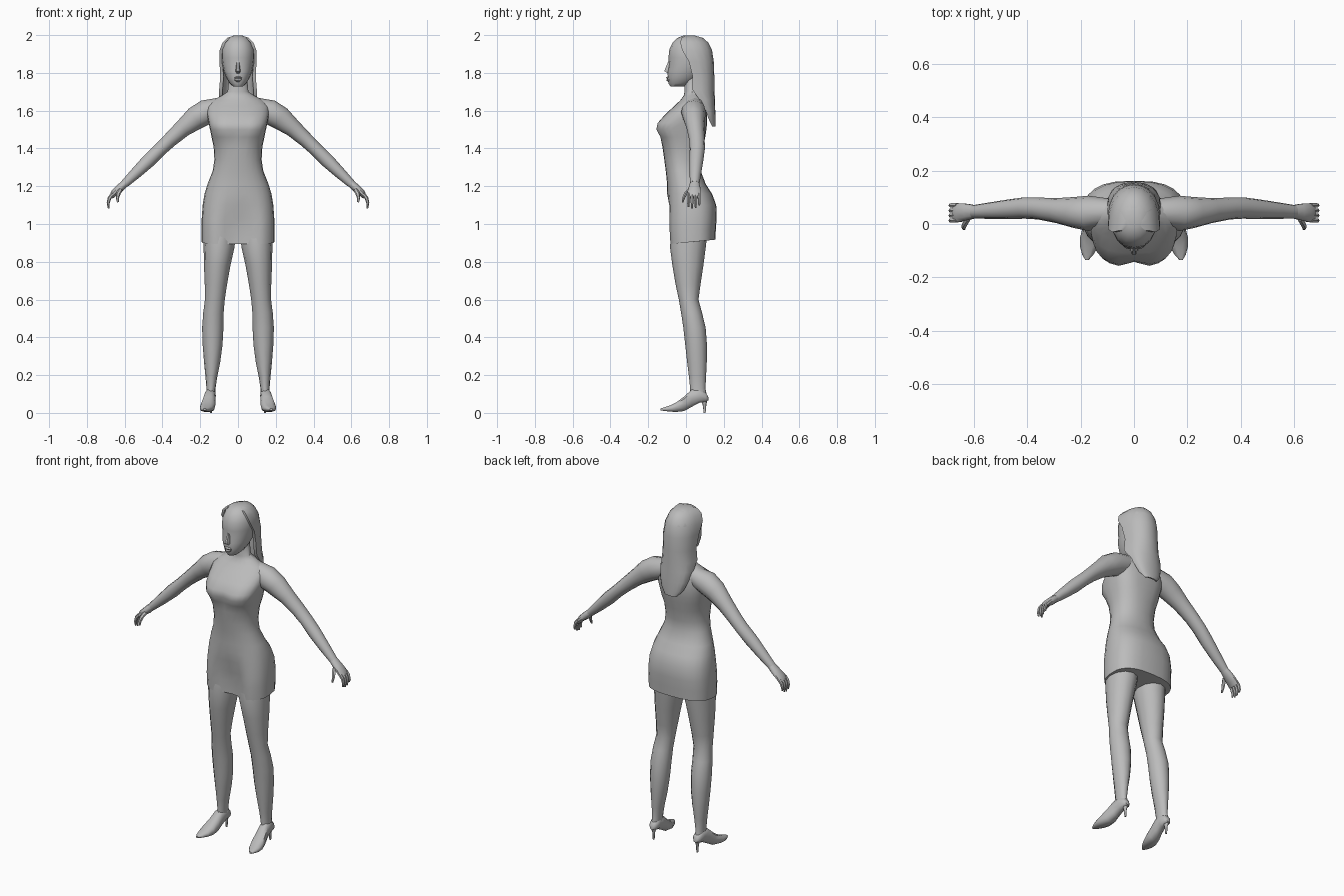
import bpy, bmesh, math
from mathutils import Vector

grey = bpy.data.materials.new("plain grey")
grey.diffuse_color = (0.5, 0.5, 0.5, 1)


def loft(name, rings, mirror=False, angle=50):
    """Skin a list of equal point rings, closing both ends."""
    bm = bmesh.new()
    vs = [[bm.verts.new(p) for p in r] for r in rings]
    n = len(vs[0])
    for a, b in zip(vs, vs[1:]):
        for i in range(n):
            j = (i + 1) % n
            bm.faces.new((a[i], a[j], b[j], b[i]))
    bm.faces.new(vs[0])
    bm.faces.new(vs[-1])
    bmesh.ops.recalc_face_normals(bm, faces=bm.faces)
    me = bpy.data.meshes.new(name)
    bm.to_mesh(me)
    bm.free()
    me.materials.append(grey)
    ob = bpy.data.objects.new(name, me)
    bpy.context.collection.objects.link(ob)
    if mirror:
        ob.modifiers.new("mirror", 'MIRROR').use_mirror_merge = False
    bpy.ops.object.select_all(action='DESELECT')
    ob.select_set(True)
    bpy.context.view_layer.objects.active = ob
    bpy.ops.object.shade_smooth_by_angle(angle=math.radians(angle))
    return ob


def spow(v, p):
    return math.copysign(abs(v) ** p, v)


def level(z, x0, x1, y0, y1, n=12, p=1.0, dip=0.0, span=0.1, tilt=0.0):
    """Horizontal ring inside a rectangle; dip pushes in the front centre."""
    pts = []
    for i in range(n):
        a = 2 * math.pi * i / n
        x = (x0 + x1) / 2 + (x1 - x0) / 2 * spow(math.cos(a), p)
        s = spow(math.sin(a), p)
        y = (y0 + y1) / 2 + (y1 - y0) / 2 * s
        if s < 0:
            y += dip * max(0, 1 - (x / span) ** 2)
        pts.append((x, y, z + tilt * s))
    return pts


def tube(name, path, n=8, mirror=True):
    """Limb along a path of (x, y, z, radius, depth along y)."""
    rings = []
    for i, (x, y, z, r, d) in enumerate(path):
        a, b = path[max(i - 1, 0)], path[min(i + 1, len(path) - 1)]
        t = Vector((b[0] - a[0], 0, b[2] - a[2])).normalized()
        nrm = Vector((-t.z, 0, t.x))
        rings.append([Vector((x, y, z)) + nrm * r * math.cos(k * math.tau / n)
                      + Vector((0, d * math.sin(k * math.tau / n), 0)) for k in range(n)])
    return loft(name, rings, mirror)


# torso and dress: z, half width, front, back, front dip, squareness, dip span
body = [(0.905, .192, -.095, .155, .035, .75, .11), (0.97, .193, -.10, .158, .040, .75, .11),
        (1.03, .192, -.10, .162, .028, .75, .11), (1.10, .187, -.10, .160, .012, .8, .11),
        (1.16, .177, -.10, .138, 0, .85, .1), (1.21, .162, -.10, .105, 0, .9, .1),
        (1.28, .134, -.107, .078, 0, .9, .1), (1.34, .125, -.115, .080, 0, .9, .1),
        (1.41, .129, -.125, .092, 0, .85, .1), (1.46, .140, -.138, .102, .010, .75, .05),
        (1.50, .148, -.160, .108, .018, .7, .05), (1.535, .156, -.153, .112, .015, .7, .05),
        (1.58, .165, -.110, .112, 0, .8, .05), (1.625, .165, -.062, .108, 0, .9, .05),
        (1.655, .135, -.030, .10, 0, 1, .05), (1.68, .085, -.012, .088, 0, 1, .05),
        (1.70, .055, -.008, .075, 0, 1, .05), (1.78, .048, -.01, .07, 0, 1, .05)]
loft("dress_and_torso", [level(z, -w, w, f, b, 24, p, d, s, 0.012 if z < .93 else 0)
                         for z, w, f, b, d, p, s in body])

# head
skull = [(1.728, .026, -.082, -.01), (1.745, .045, -.093, .03), (1.775, .062, -.096, .07),
         (1.81, .076, -.098, .10), (1.845, .083, -.090, .12), (1.88, .088, -.093, .135),
         (1.925, .088, -.088, .135), (1.962, .073, -.070, .110), (1.985, .052, -.045, .085),
         (1.997, .025, -.015, .05)]
loft("head", [level(z, -w, w, f, b, 16, .95) for z, w, f, b in skull])

# nose and lips
loft("nose", [level(1.862, -.008, .008, -.095, -.07, 6), level(1.825, -.011, .011, -.112, -.07, 6),
              level(1.81, -.015, .015, -.118, -.07, 6), level(1.798, -.012, .012, -.10, -.07, 6)])
loft("lips", [level(1.782, -.012, .012, -.097, -.07, 8), level(1.775, -.022, .022, -.106, -.07, 8),
              level(1.768, -.024, .024, -.100, -.07, 8), level(1.760, -.018, .018, -.105, -.07, 8),
              level(1.752, -.010, .010, -.094, -.07, 8)])


def crescent(z, w, front, back, thick, n=11):
    """Curved band open towards the face."""
    out, inn = [], []
    for i in range(n):
        a = math.pi * i / (n - 1)
        c, s = math.cos(a), math.sin(a) ** .8 if 0 < i < n - 1 else 0
        out.append((w * c, front + (back - front) * s, z))
        inn.append(((w - thick) * c, front + (back - thick - front) * s, z))
    return out + inn[::-1]


# long hair: crown band falling to a rounded tip behind the shoulders
hair = [(1.995, .030, -.005, .055, .015), (1.985, .058, -.025, .09, .015), (1.96, .082, -.03, .118, .015),
        (1.92, .097, -.02, .138, .015), (1.86, .098, .015, .147, .015), (1.78, .094, .035, .150, .018),
        (1.71, .100, .035, .151, .018), (1.66, .100, .070, .153, .018), (1.60, .088, .105, .155, .015),
        (1.55, .070, .122, .157, .012), (1.515, .040, .140, .157, .008)]
loft("long_hair", [crescent(*h) for h in hair])

# arms
tube("arm", [(.09, .045, 1.615, .055, .050), (.17, .040, 1.592, .066, .066), (.225, .043, 1.560, .062, .058),
             (.29, .050, 1.508, .047, .047), (.36, .058, 1.445, .039, .041), (.41, .060, 1.397, .036, .040),
             (.47, .055, 1.338, .037, .037), (.54, .050, 1.270, .030, .031), (.60, .046, 1.213, .022, .025)], 12)

# hands: palm, fingers, thumb
tube("palm", [(.59, .046, 1.222, .020, .024), (.625, .045, 1.190, .022, .032),
              (.655, .042, 1.165, .018, .037), (.672, .042, 1.142, .012, .036)], 10)
for i, drop in enumerate((.008, 0, .004, .016)):
    y = .013 + .019 * i
    tube("finger_%d" % (i + 1), [(.662, y, 1.160, .010, .009), (.680, y, 1.138, .010, .009),
                                 (.687, y, 1.112, .008, .008), (.684, y, 1.082 + drop, .005, .005)], 6)
tube("thumb", [(.620, .022, 1.185, .012, .012), (.633, .000, 1.163, .012, .011),
               (.638, -.012, 1.140, .009, .009), (.636, -.018, 1.115, .005, .005)], 6)

# legs: z, inner x, outer x, front y, back y
leg = [(.97, .010, .180, -.075, .115), (.88, .018, .182, -.085, .105), (.78, .040, .180, -.072, .092),
       (.68, .058, .176, -.055, .077), (.60, .070, .175, -.038, .066), (.53, .076, .184, -.026, .085),
       (.45, .077, .190, -.014, .104), (.36, .082, .187, -.004, .111), (.27, .094, .180, .006, .110),
       (.19, .110, .172, .016, .106), (.13, .119, .167, .022, .103), (.08, .120, .170, .020, .112)]
loft("leg", [level(z, a, b, f, k, 12) for z, a, b, f, k in leg], True)


# pointed shoes: y, x centre, half width, sole z, upper z
shoe = [(.118, .144, .012, .066, .085), (.105, .144, .024, .058, .108), (.070, .145, .028, .052, .130),
        (.030, .149, .030, .030, .125), (-.010, .155, .036, .008, .088), (-.050, .162, .040, .004, .058),
        (-.085, .168, .034, .006, .040), (-.115, .173, .021, .010, .030), (-.134, .176, .007, .013, .024)]
loft("shoe", [[(x + w * spow(math.cos(k * math.tau / 10), .8), y,
                (a + b) / 2 + (b - a) / 2 * spow(math.sin(k * math.tau / 10), .8)) for k in range(10)]
              for y, x, w, a, b in shoe], True)
loft("shoe_heel", [level(.075, .126, .162, .078, .116, 8), level(.045, .137, .151, .088, .108, 8),
                   level(.0, .139, .149, .094, .104, 8)], True)
